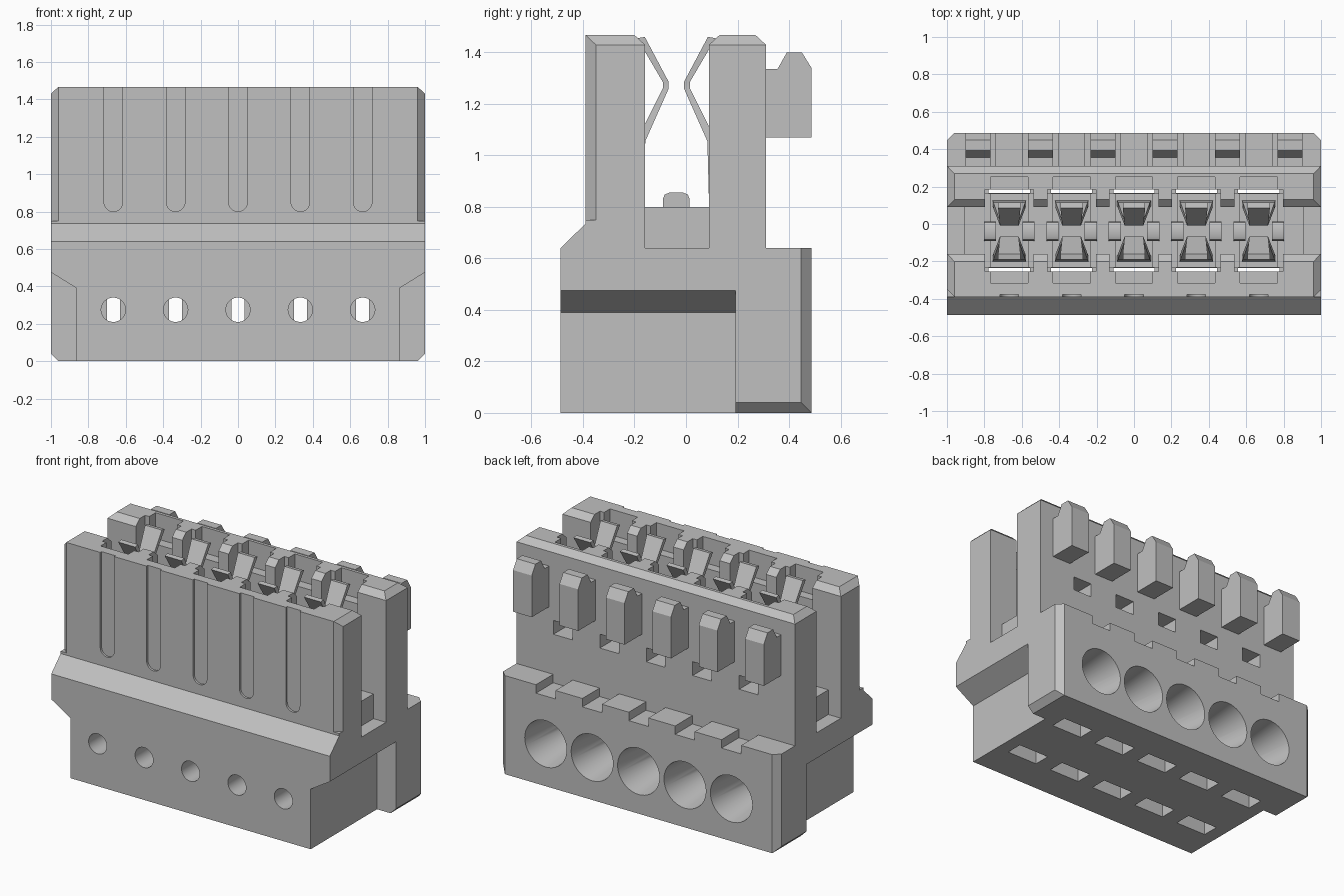
import bpy, bmesh, math
from mathutils import Matrix, Vector

if "Cube" in bpy.data.objects:
    bpy.data.objects.remove(bpy.data.objects["Cube"])

grey = bpy.data.materials.new("housing grey")
grey.use_nodes = True
grey.diffuse_color = (0.53, 0.53, 0.53, 1)
grey.node_tree.nodes["Principled BSDF"].inputs["Base Color"].default_value = (0.53, 0.53, 0.53, 1)

POLES = [(i - 2) / 3 for i in range(5)]
KEYS = [(i - 2.5) / 3 for i in range(6)]


def prism(bm, pts, axis, a, b):
    """Extrude a 2D outline along an axis: x uses (y,z), y uses (x,z), z uses (x,y)."""
    def place(p, t):
        return {"x": (t, p[0], p[1]), "y": (p[0], t, p[1]), "z": (p[0], p[1], t)}[axis]
    lo = [bm.verts.new(place(p, a)) for p in pts]
    hi = [bm.verts.new(place(p, b)) for p in pts]
    n = len(pts)
    faces = [bm.faces.new(lo), bm.faces.new(hi)]
    for i in range(n):
        j = (i + 1) % n
        faces.append(bm.faces.new((lo[i], lo[j], hi[j], hi[i])))
    bmesh.ops.recalc_face_normals(bm, faces=faces)


def box(bm, x0, x1, y0, y1, z0, z1):
    prism(bm, [(x0, y0), (x1, y0), (x1, y1), (x0, y1)], "z", z0, z1)


def cone(bm, x, z, y0, r0, y1, r1):
    m = Matrix.Translation((x, (y0 + y1) / 2, z)) @ Matrix.Rotation(-math.pi / 2, 4, "X")
    bmesh.ops.create_cone(bm, cap_ends=True, segments=40, radius1=r0, radius2=r1,
                          depth=y1 - y0, matrix=m)


def make(name, bm):
    me = bpy.data.meshes.new(name)
    bmesh.ops.recalc_face_normals(bm, faces=bm.faces[:])
    bm.to_mesh(me)
    bm.free()
    me.materials.append(grey)
    ob = bpy.data.objects.new(name, me)
    bpy.context.collection.objects.link(ob)
    return ob


def cut(target, bm):
    """Subtract a group of separate solids and bake the result."""
    tool = make("cutter", bm)
    tool.hide_render = True
    mod = target.modifiers.new("cut", "BOOLEAN")
    mod.operation, mod.solver, mod.object = "DIFFERENCE", "EXACT", tool
    dg = bpy.context.evaluated_depsgraph_get()
    dg.update()
    me = bpy.data.meshes.new_from_object(target.evaluated_get(dg))
    target.modifiers.clear()
    target.data = me
    bpy.data.objects.remove(tool)


# Housing: side outline with two tall walls and a channel between
body = make("housing", (bm := bmesh.new()) and (prism(bm, [
    (-.487, 0), (.487, 0), (.487, .64), (.31, .64), (.31, 1.43), (.27, 1.467), (.13, 1.467),
    (.09, 1.43), (.09, .8), (-.16, .8), (-.16, 1.43), (-.2, 1.467), (-.39, 1.467),
    (-.39, .735), (-.487, .64)], "x", -1, 1) or bm))

# Undercut flanks of the base and end notches of the channel
bm = bmesh.new()
for s in (-1, 1):
    prism(bm, [(s * .863, -.1), (s * .863, .39), (s, .475), (s * 1.2, .6), (s * 1.2, -.1)],
          "y", -.7, .193)
    x0, x1 = sorted((s * .91, s * 1.1))
    box(bm, x0, x1, -.16, .09, .64, .9)
cut(body, bm)

# Chamfers on wall tops and on the underside of the rear block
bm = bmesh.new()
for s in (-1, 1):
    prism(bm, [(s * .95, 1.477), (s * 1.01, 1.42), (s * 1.01, 1.6), (s * .95, 1.6)], "y", -.6, .6)
    prism(bm, [(s * .95, -.01), (s * 1.01, .05), (s * 1.01, -.1), (s * .95, -.1)], "y", .1, .6)
cut(body, bm)

# Upright corner chamfers, front wall and rear block
bm = bmesh.new()
for s in (-1, 1):
    prism(bm, [(s * .95, -.4), (s * 1.01, -.34), (s * 1.01, -.4)], "z", .75, 1.6)
    prism(bm, [(s * .95, .497), (s * 1.01, .437), (s * 1.01, .497)], "z", -.1, .7)
cut(body, bm)

# Shallow round-ended grooves on the front, notches in the rear ledge
bm = bmesh.new()
for c in POLES:
    arc = [(c + .05 * math.cos(a), .85 + .05 * math.sin(a))
           for a in (math.pi * (1 + i / 10) for i in range(11))]
    prism(bm, arc + [(c + .05, 1.6), (c - .05, 1.6)], "y", -.5, -.376)
    box(bm, c - .07, c + .07, .31, .6, .585, .8)
cut(body, bm)

# Contact chambers, open at the top
bm = bmesh.new()
for c in POLES:
    box(bm, c - .13, c + .13, -.255, .185, .6, 1.6)
cut(body, bm)

# Shallow reliefs beside the chambers, and windows in the rear wall
bm = bmesh.new()
for c in POLES:
    box(bm, c - .1, c + .1, -.315, -.2, 1.3, 1.6)
    box(bm, c - .1, c + .1, .13, .25, 1.3, 1.6)
    box(bm, c - .068, c + .068, .15, .4, .9, .99)
cut(body, bm)

# Wire entries at the back
bm = bmesh.new()
for c in POLES:
    cone(bm, c, .275, .12, .11, .5, .152)
cut(body, bm)

# Test holes at the front
bm = bmesh.new()
for c in POLES:
    cone(bm, c, .275, -.6, .065, .2, .065)
cut(body, bm)

# Rectangular pockets underneath
bm = bmesh.new()
for c in POLES:
    box(bm, c - .11, c + .11, -.26, -.15, -.1, .1)
    box(bm, c - .11, c + .11, .16, .27, -.1, .1)
cut(body, bm)

# Narrow slits from pockets up to chambers
bm = bmesh.new()
for c in POLES:
    box(bm, c - .11, c + .11, -.255, -.235, .05, .65)
    box(bm, c - .11, c + .11, .165, .185, .05, .65)
cut(body, bm)

# Coding keys on the rear wall
bm = bmesh.new()
for c in KEYS:
    prism(bm, [(.3, 1.07), (.487, 1.07), (.487, 1.34), (.45, 1.4), (.392, 1.4), (.355, 1.335),
               (.3, 1.335)], "x", c - .067, c + .067)
keys = make("coding_keys", bm)

# Spring leaves: bent tapered strips, mirrored front to back
leaf = [(-.19, 1.455, .06), (-.09, 1.285, .05), (-.09, 1.26, .05), (-.19, 1.06, .085), (-.2, .6, .09)]
thick = [(.03, .005), (.023, 0), (.023, 0), (.032, -.005), (.03, 0)]
bm = bmesh.new()
for c in POLES:
    for mirror in (False, True):
        rings = []
        for (y, z, w), (dy, dz) in zip(leaf, thick):
            ring = []
            for x, k in ((-w, 0), (w, 0), (w, 1), (-w, 1)):
                yy = y + k * dy
                ring.append(bm.verts.new((c + x, -.075 - yy if mirror else yy, z + k * dz)))
            rings.append(ring)
        for r, q in zip(rings, rings[1:]):
            for i in range(4):
                j = (i + 1) % 4
                bm.faces.new((r[i], r[j], q[j], q[i]))
        bm.faces.new(rings[0])
        bm.faces.new(rings[-1])
leaves = make("spring_leaves", bm)

# Contact cages: floor, side rails and rounded bumps
bm = bmesh.new()
bump = [(-.09, .78), (-.09, .83), (-.083, .848), (-.065, .855), (-.01, .855), (.007, .848),
        (.014, .83), (.014, .78)]
for c in POLES:
    box(bm, c - .125, c + .125, -.232, .162, .595, .63)
    for s in (-1, 1):
        x0, x1 = sorted((c + s * .1, c + s * .13))
        box(bm, x0, x1, -.232, .162, .6, .795)
        x0, x1 = sorted((c + s * .07, c + s * .135))
        prism(bm, bump, "x", x0, x1)
        # clamp jaws inside the wire tunnel
        x0, x1 = sorted((c + s * .035, c + s * .08))
        box(bm, x0, x1, -.1, .08, .2, .35)
cages = make("contact_cages", bm)

# Smooth round surfaces, keep edges sharp
bpy.ops.object.select_all(action="DESELECT")
for ob in (body, keys, leaves, cages):
    ob.select_set(True)
bpy.context.view_layer.objects.active = body
bpy.ops.object.shade_smooth_by_angle(angle=math.radians(25))
